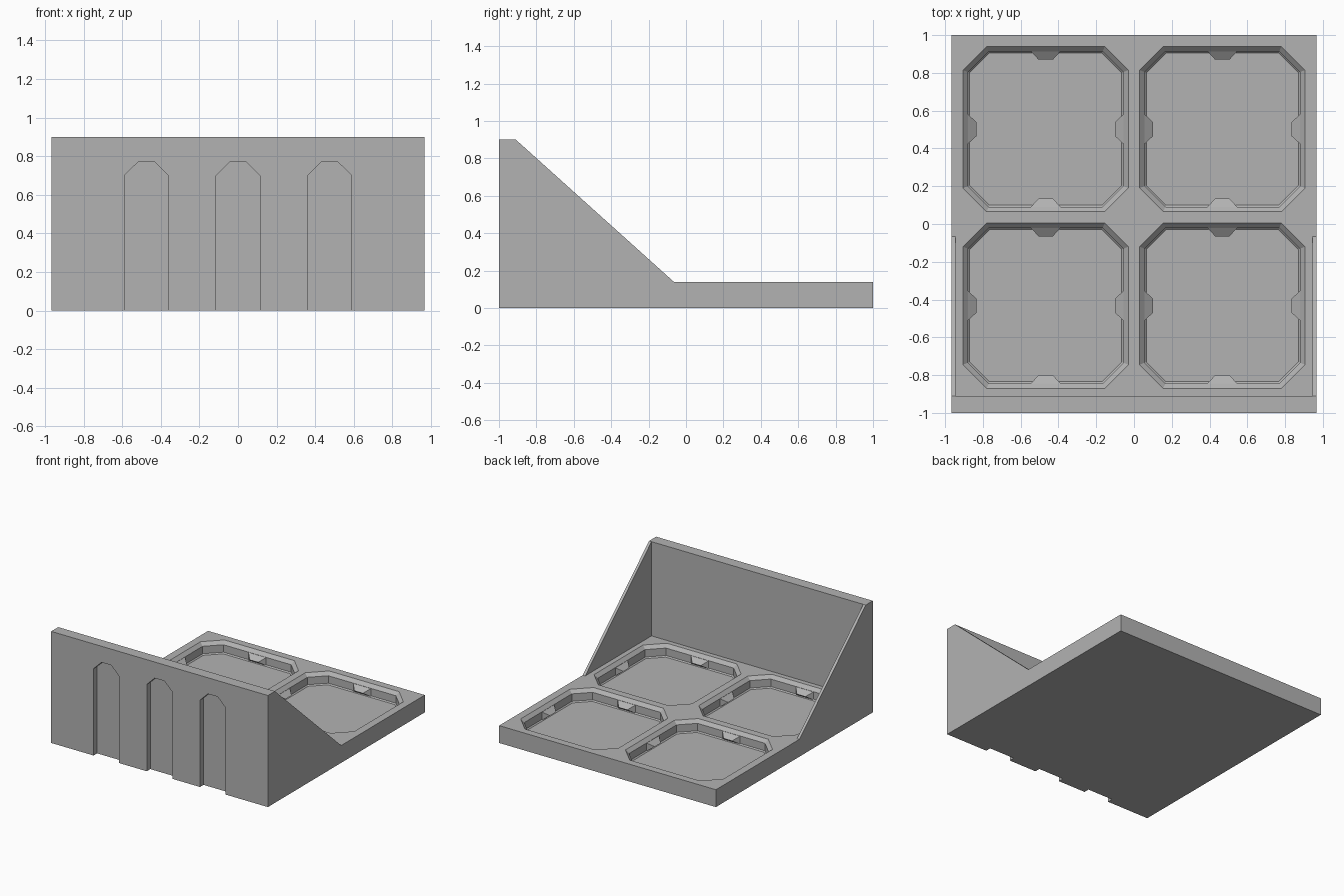
import bpy, bmesh, math
from mathutils import Matrix, Vector

cube = bpy.data.objects.get("Cube")
if cube:
    bpy.data.objects.remove(cube, do_unlink=True)

grey = bpy.data.materials.new("plain_grey")
grey.use_nodes = True
grey.diffuse_color = (0.45, 0.45, 0.45, 1)
grey.node_tree.nodes["Principled BSDF"].inputs["Base Color"].default_value = grey.diffuse_color

TOP, FLOOR = 0.14, 0.045      # tray top and pocket floor heights
HALF_X, WALL_Y = 0.967, -0.91  # half width, inner face of front wall
HALF = 0.4375                  # half size of a pocket


def make_object(name, bm):
    bmesh.ops.recalc_face_normals(bm, faces=bm.faces)
    mesh = bpy.data.meshes.new(name)
    bm.to_mesh(mesh)
    bm.free()
    mesh.materials.append(grey)
    obj = bpy.data.objects.new(name, mesh)
    bpy.context.collection.objects.link(obj)
    return obj


def loft(name, rings):
    """Closed solid skinned through rings with equal point counts."""
    bm = bmesh.new()
    loops = [[bm.verts.new(p) for p in ring] for ring in rings]
    for a, b in zip(loops, loops[1:]):
        for i in range(len(a)):
            j = (i + 1) % len(a)
            bm.faces.new((a[i], a[j], b[j], b[i]))
    bm.faces.new(loops[0])
    bm.faces.new(loops[-1])
    return make_object(name, bm)


def side_prism(name, profile, half):
    return loft(name, [[(x, y, z) for y, z in profile] for x in (-half, half)])


def cut(target, cutter):
    """Subtract the cutter and remove it."""
    mod = target.modifiers.new("cut", "BOOLEAN")
    mod.operation, mod.solver, mod.object = "DIFFERENCE", "EXACT", cutter
    cutter.hide_render = True
    bpy.context.view_layer.update()
    graph = bpy.context.evaluated_depsgraph_get()
    mesh = bpy.data.meshes.new_from_object(target.evaluated_get(graph))
    target.modifiers.clear()
    target.data = mesh
    bpy.data.objects.remove(cutter, do_unlink=True)


def octagon(cx, cy, inset, z):
    h = HALF - inset
    k = h - (0.125 - inset * (2 - math.sqrt(2)))
    pts = [(h, -k), (h, k), (k, h), (-k, h), (-h, k), (-h, -k), (-k, -h), (k, -h)]
    return [(cx + x, cy + y, z) for x, y in pts]


# Tray body with tall front wall and sloping side walls
tray = side_prism("tray_with_walls", [(-1, 0), (1, 0), (1, TOP), (-0.065, TOP),
                                      (WALL_Y, 0.9), (-1, 0.9)], HALF_X)
cut(tray, side_prism("interior_cutter", [(WALL_Y, TOP), (-0.065, TOP),
                                         (-0.065, 1.2), (WALL_Y, 1.2)], 0.945))

# Three arched niches in the front wall
arch = [(-0.114, -0.1), (0.114, -0.1), (0.114, 0.7), (0.043, 0.77), (-0.043, 0.77), (-0.114, 0.7)]
for cx in (-0.475, 0, 0.475):
    cut(tray, loft("niche_cutter", [[(cx + x, y, z) for x, z in arch] for y in (-1.1, -0.955)]))


def clip(name, cx, cy, turn):
    """Hipped nub on the middle of a pocket wall, pointing inward."""
    base, tip, mid = HALF - 0.022, HALF - 0.07, 0.08
    pts = [(base, -0.082, FLOOR), (base, 0.082, FLOOR), (base, 0.082, 0.115),
           (base, -0.082, 0.115), (tip, -0.038, mid), (tip, 0.038, mid)]
    place = Matrix.Translation((cx, cy, 0)) @ Matrix.Rotation(turn, 4, "Z")
    bm = bmesh.new()
    v = [bm.verts.new(place @ Vector(p)) for p in pts]
    for ids in ((0, 1, 2, 3), (0, 1, 5, 4), (3, 2, 5, 4), (0, 3, 4), (1, 2, 5)):
        bm.faces.new([v[i] for i in ids])
    return make_object(name, bm)


# Four chamfered pockets, each with four clips
for row, cy in (("back", 0.5025), ("front", -0.4325)):
    for side, cx in (("left", 0.4675), ("right", -0.4675)):
        steps = [(0.035, FLOOR), (0.026, FLOOR + 0.009), (0.026, TOP - 0.026),
                 (0, TOP), (0, TOP + 0.02)]
        cut(tray, loft("pocket_cutter", [octagon(cx, cy, i, z) for i, z in steps]))
        for n in range(4):
            clip(f"{row}_{side}_clip_{n + 1}", cx, cy, n * math.pi / 2)
